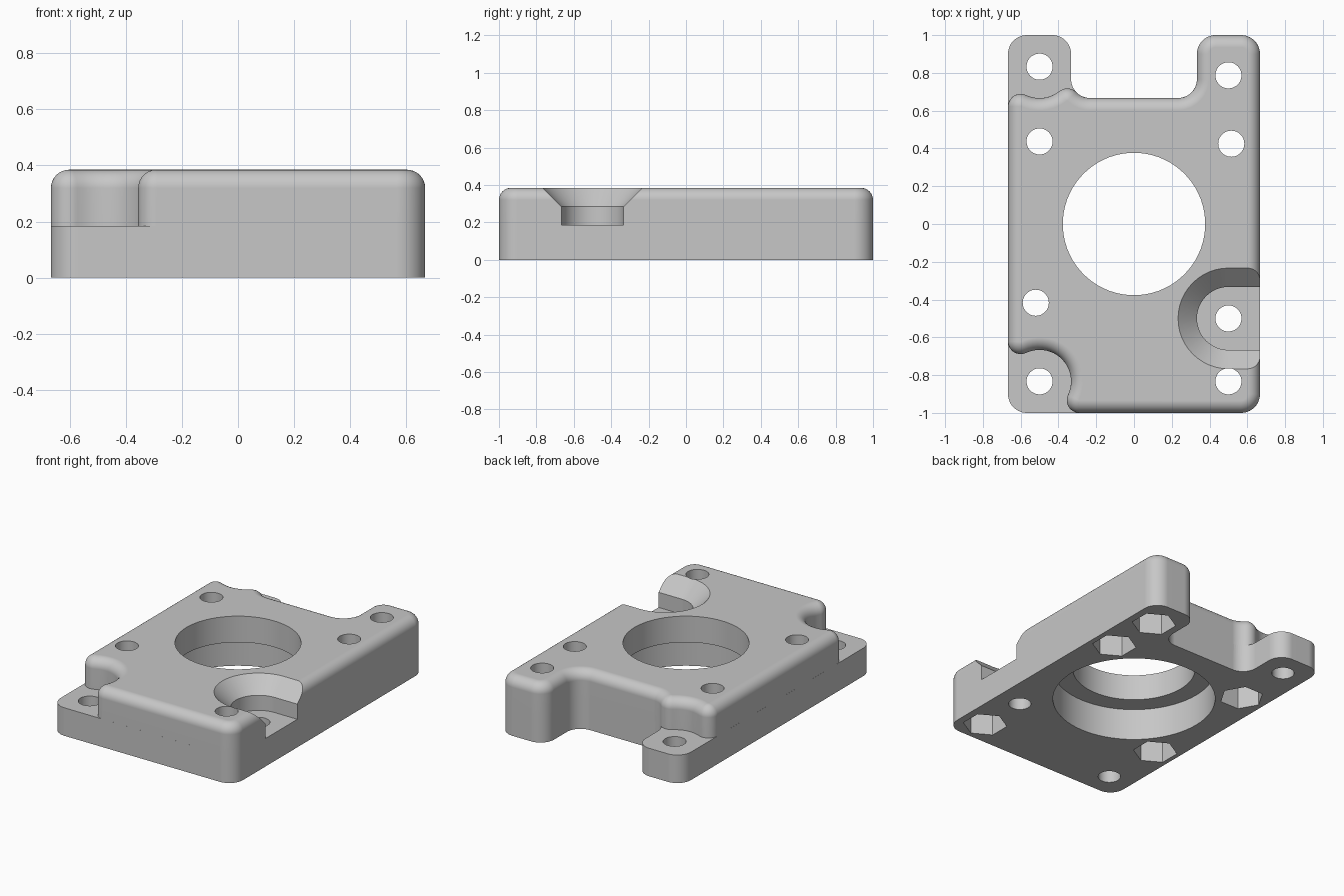
import bpy, bmesh, math

cube = bpy.data.objects.get("Cube")
if cube:
    bpy.data.objects.remove(cube, do_unlink=True)

HEIGHT, FLANGE, FILLET = 0.385, 0.185, 0.065
BOSS = 0.0667   # radius of the lobes beside the corner pockets
WELL = 0.1667   # radius of the pockets around the screws

metal = bpy.data.materials.new("grey_metal")
metal.use_nodes = True
grey = (0.57, 0.57, 0.57, 1)
metal.diffuse_color = grey
metal.node_tree.nodes["Principled BSDF"].inputs["Base Color"].default_value = grey


def outline(arcs, inset, step):
    """Closed loop of tangent arcs (x, y, radius, from, to); falling angles are hollow arcs."""
    points = []
    for x, y, r, a0, a1 in arcs:
        radius = r - inset if a1 > a0 else r + inset
        n = max(1, math.ceil(abs(a1 - a0) / step - 0.001))
        count = n if abs(a1 - a0) >= 360 else n + 1
        for i in range(count):
            a = math.radians(a0 + (a1 - a0) * i / n)
            points.append((x + radius * math.cos(a), y + radius * math.sin(a)))
    return points


def solid(name, arcs, levels, step=7.5):
    """Stack one outline at several (height, inset) levels and cap both ends."""
    bm = bmesh.new()
    loops = [[bm.verts.new((x, y, z)) for x, y in outline(arcs, inset, step)]
             for z, inset in levels]
    for low, high in zip(loops, loops[1:]):
        for i in range(len(low)):
            j = (i + 1) % len(low)
            bm.faces.new((low[i], low[j], high[j], high[i]))
    bm.faces.new(loops[0][::-1])
    bm.faces.new(loops[-1])
    mesh = bpy.data.meshes.new(name)
    bm.to_mesh(mesh)
    bm.free()
    mesh.materials.append(metal)
    obj = bpy.data.objects.new(name, mesh)
    bpy.context.collection.objects.link(obj)
    return obj


def combine(target, tool, operation):
    mod = target.modifiers.new(operation, "BOOLEAN")
    mod.object, mod.operation, mod.solver = tool, operation, "EXACT"
    graph = bpy.context.evaluated_depsgraph_get()
    result = bpy.data.meshes.new_from_object(target.evaluated_get(graph))
    target.modifiers.clear()
    target.data = result
    bpy.data.objects.remove(tool, do_unlink=True)


def drill(x, y, r, z0, z1, step=7.5, turn=0):
    cutter = solid("cutter", [(x, y, r, turn, turn + 360)], [(z0, 0), (z1, 0)], step)
    combine(housing, cutter, "DIFFERENCE")


# Edges shared by the flange and the raised body: right side and rear notch
right_side = [
    (0.567, -0.9, 0.1, 270, 360), (0.567, 0.9, 0.1, 0, 90),
    (0.433, 0.9, 0.1, 90, 180), (0.233, 0.767, 0.1, 360, 270),
]
# Base flange with two square-set lugs on the left
flange_edge = [(-0.567, -0.9, 0.1, 180, 270)] + right_side + [
    (-0.233, 0.767, 0.1, 270, 180), (-0.433, 0.9, 0.1, 0, 90),
    (-0.567, 0.9, 0.1, 90, 180),
]
# Raised body with scooped corners around the lug screws
body_edge = [(-0.289, -0.933, BOSS, 155, 270)] + right_side + [
    (-0.233, 0.767, 0.1, 270, 224), (-0.353, 0.651, BOSS, 44, 129),
    (-0.5, 0.833, WELL, 309, 245), (-0.6, 0.622, BOSS, 65, 180),
    (-0.6, -0.622, BOSS, 180, 295), (-0.5, -0.833, WELL, 115, -25),
]
body_levels = [(FLANGE, 0)]
for i in range(9):
    a = math.radians(90 * i / 8)
    body_levels.append((HEIGHT - FILLET * (1 - math.sin(a)), FILLET * (1 - math.cos(a))))

housing = solid("housing_plate", flange_edge, [(0, 0), (FLANGE, 0)])
combine(housing, solid("raised_body", body_edge, body_levels), "UNION")

# Open screw slot with a flared rim on the right side
slot = [(0.5, -0.5, WELL, 90, 270), (0.9, -0.5, WELL, -90, 90)]
combine(housing, solid("slot_cutter", slot,
                       [(FLANGE, 0), (0.285, 0), (0.435, -0.15)]), "DIFFERENCE")

# Stepped centre bore
drill(0, 0, 0.377, -0.1, 0.5, 5)
drill(0, 0, 0.5, -0.1, 0.212, 5)

# Screw holes, some with a hexagonal nut pocket underneath (pocket turn or None)
for x, y, turn in [
    (-0.5, 0.833, None), (-0.5, -0.833, None), (0.5, -0.5, None),
    (0.5, 0.787, 30), (0.515, 0.425, 30), (-0.52, -0.417, 30),
    (0.5, -0.833, 30), (-0.5, 0.437, 0),
]:
    drill(x, y, 0.069, -0.1, 0.5)
    if turn is not None:
        drill(x, y, 0.136, -0.1, 0.2, 60, turn)

# Smooth curved walls, crisp machined edges
bpy.ops.object.select_all(action="DESELECT")
housing.select_set(True)
bpy.context.view_layer.objects.active = housing
bpy.ops.object.shade_smooth_by_angle(angle=math.radians(25))
normals = housing.modifiers.new("even_shading", "WEIGHTED_NORMAL")
normals.keep_sharp = True
